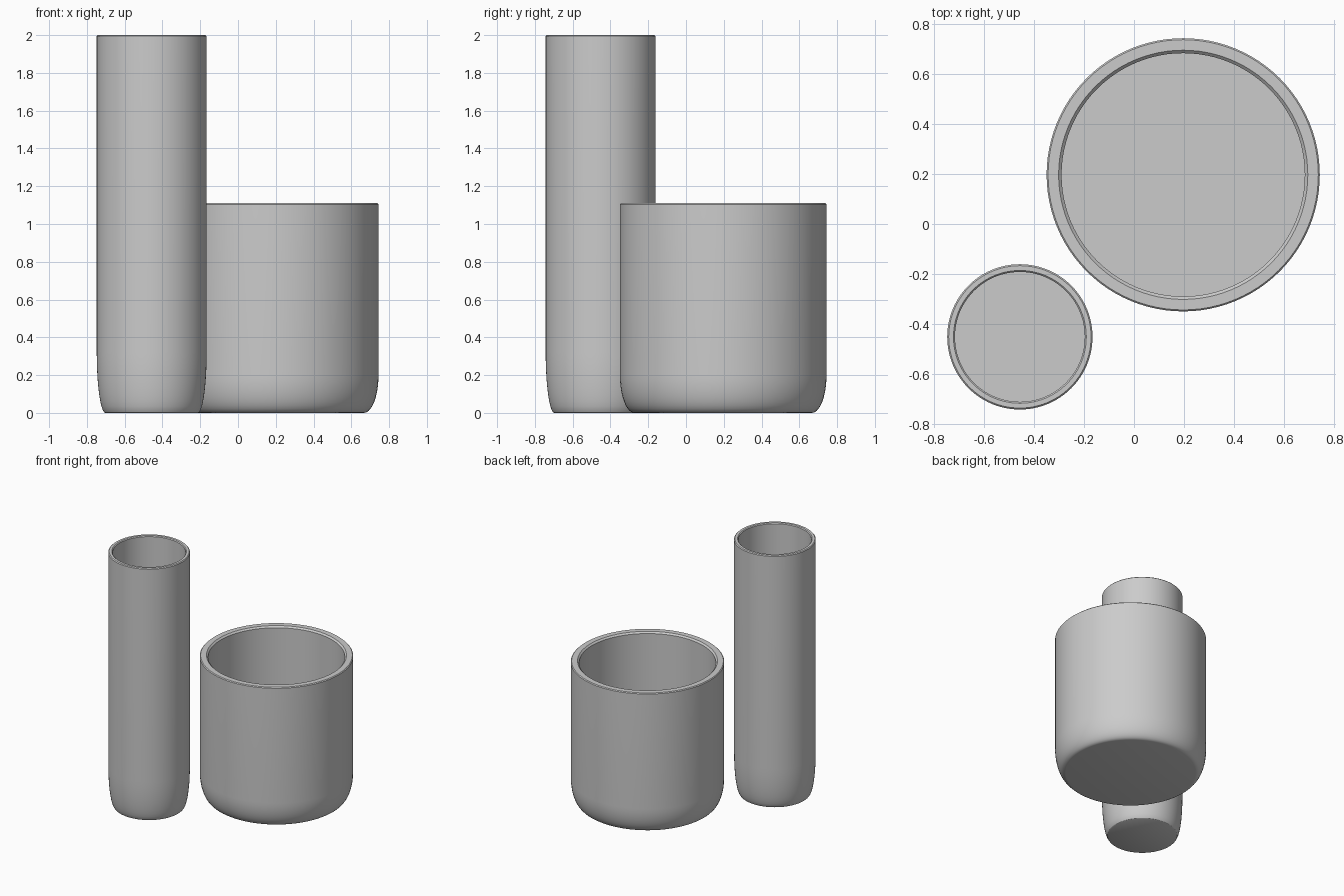
import bpy
import bmesh
import math
from mathutils import Vector

old = bpy.data.objects.get("Cube")
if old:
    bpy.data.objects.remove(old, do_unlink=True)

# Single ceramic colour
COLOUR = (0.6, 0.6, 0.6, 1)
ceramic = bpy.data.materials.new("grey ceramic")
ceramic.use_nodes = True
ceramic.diffuse_color = COLOUR
ceramic.node_tree.nodes["Principled BSDF"].inputs["Base Color"].default_value = COLOUR


def vessel(name, centre, radius, height, foot, curve, inner, bevel, floor):
    """Lathe a straight-sided vessel with a rounded base and a bevelled rim."""
    profile = [(0, 0), (foot, 0)]
    # Base curve: rises from a small foot edge into the straight wall
    steps = 10
    for i in range(1, steps + 1):
        a = math.pi / 2 * i / steps
        profile.append((foot + (radius - foot) * math.sin(a),
                        curve * (1 - math.cos(a))))
    # Rim, inner wall and flat floor
    profile += [(radius, height - 0.006), (radius - 0.006, height),
                (inner + bevel, height), (inner, height - bevel),
                (inner, floor), (0, floor)]

    bm = bmesh.new()
    verts = [bm.verts.new((r, 0, z)) for r, z in profile]
    edges = [bm.edges.new(pair) for pair in zip(verts, verts[1:])]
    bmesh.ops.spin(bm, geom=verts + edges, cent=(0, 0, 0), axis=(0, 0, 1),
                   angle=math.tau, steps=96, use_merge=True)
    bmesh.ops.remove_doubles(bm, verts=bm.verts, dist=0.0001)
    bmesh.ops.recalc_face_normals(bm, faces=bm.faces)

    mesh = bpy.data.meshes.new(name)
    bm.to_mesh(mesh)
    bm.free()
    mesh.materials.append(ceramic)
    obj = bpy.data.objects.new(name, mesh)
    obj.location = Vector((*centre, 0))
    bpy.context.collection.objects.link(obj)
    bpy.ops.object.select_all(action="DESELECT")
    obj.select_set(True)
    bpy.context.view_layer.objects.active = obj
    bpy.ops.object.shade_smooth_by_angle(angle=math.radians(30))
    return obj


vessel("tall_vase", (-0.457, -0.452), 0.291, 2.0,
       foot=0.245, curve=0.32, inner=0.26, bevel=0.006, floor=0.06)
vessel("wide_pot", (0.197, 0.197), 0.547, 1.11,
       foot=0.47, curve=0.2, inner=0.487, bevel=0.012, floor=0.06)
